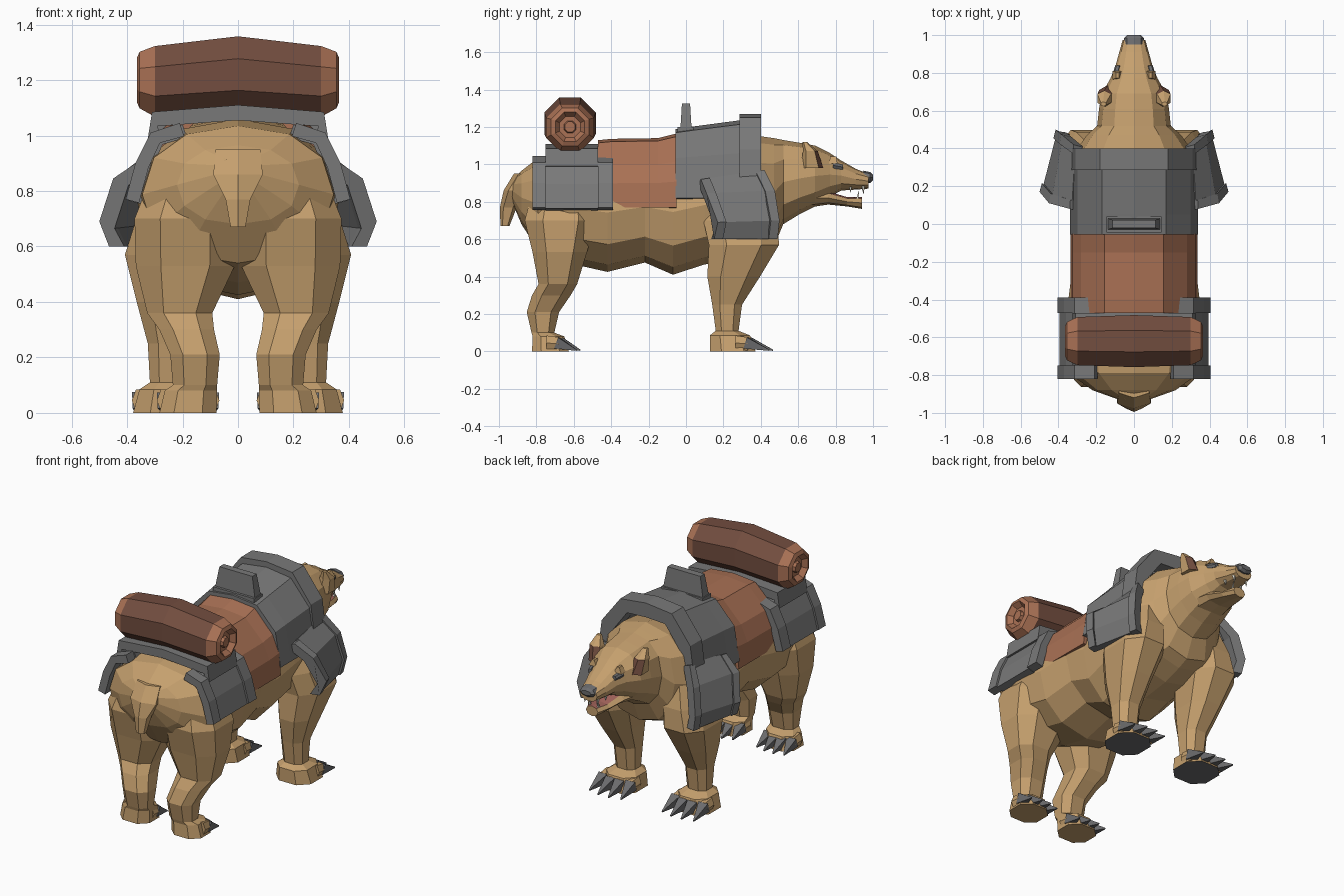
import bpy, bmesh, math
from mathutils import Vector


def material(name, rgb):
    m = bpy.data.materials.new(name)
    m.diffuse_color = (*rgb, 1)
    return m


FUR = material("tan_fur", (0.56, 0.35, 0.155))
METAL = material("grey_metal", (0.19, 0.19, 0.19))
LEATHER = material("leather", (0.40, 0.165, 0.09))
ROLL = material("dark_brown_cloth", (0.17, 0.075, 0.05))
CLAW = material("dark_grey_claw", (0.15, 0.15, 0.155))
TEETH = material("ivory_teeth", (0.75, 0.72, 0.62))
MOUTH = material("mouth_pink", (0.35, 0.12, 0.10))


def loft(name, lofts, mat, mirror=False, second=None, rule=None):
    """Skin lists of closed rings, with capped ends; rule picks second-material faces."""
    bm = bmesh.new()
    for side in ((1, -1) if mirror else (1,)):
        for rings in lofts:
            vs = [[bm.verts.new((p[0] * side, p[1], p[2])) for p in r] for r in rings]
            n = len(vs[0])
            for a, b in zip(vs, vs[1:]):
                for i in range(n):
                    bm.faces.new((a[i], a[(i + 1) % n], b[(i + 1) % n], b[i]))
            bm.faces.new(vs[0])
            bm.faces.new(vs[-1])
    bmesh.ops.recalc_face_normals(bm, faces=bm.faces)
    if rule:
        for f in bm.faces:
            f.material_index = int(rule(f))
    me = bpy.data.meshes.new(name)
    bm.to_mesh(me)
    bm.free()
    me.materials.append(mat)
    if second:
        me.materials.append(second)
    ob = bpy.data.objects.new(name, me)
    bpy.context.collection.objects.link(ob)
    return ob


def power(v, p):
    return math.copysign(abs(v) ** p, v)


def y_ring(y, top, bot, w, n=12, p=0.9, cx=0.0):
    """Upright cross-section at y."""
    return [(cx + w * power(math.cos(a), p), y, (top + bot) / 2 + (top - bot) / 2 * power(math.sin(a), p))
            for a in (2 * math.pi * i / n for i in range(n))]


def z_ring(z, cx, cy, hx, hy, n=8):
    """Level cross-section at z."""
    return [(cx + hx * power(math.cos(a), 0.8), cy + hy * power(math.sin(a), 0.8), z)
            for a in (2 * math.pi * (i + 0.5) / n for i in range(n))]


def spike(base, tip, r, n=4):
    """Rings of a cone from base to tip."""
    base, tip = Vector(base), Vector(tip)
    q = (tip - base).to_track_quat('Z', 'Y')
    return [[c + q @ Vector((k * math.cos(a), k * math.sin(a), 0))
             for a in (2 * math.pi * (i + 0.5) / n for i in range(n))]
            for c, k in ((base, r), (tip, r * 0.1))]


def thick(line, th):
    """Closed outline from an outer 2D line offset to its right-hand side."""
    inner = []
    for i, p in enumerate(line):
        a, b = line[max(i - 1, 0)], line[min(i + 1, len(line) - 1)]
        d = Vector((b[0] - a[0], b[1] - a[1])).normalized()
        inner.append((p[0] + d.y * th, p[1] - d.x * th))
    return list(line) + inner[::-1]


def arch(name, half, stations, th, mat):
    """Saddle shell: half profile mirrored; stations give y, base height, vertical stretch."""
    full = [(-x, z) for x, z in half[:0:-1]] + list(half)
    outline = thick(full, th)
    return loft(name, [[[(x, y, b + (z - b) * k) for x, z in outline]
                        for y, b, k in stations]], mat)


def box(x0, x1, y0, y1, z0, z1, taper=0.0):
    return [[(x0 + t, y0 + t / 3, z), (x1 - t, y0 + t / 3, z), (x1 - t, y1 - t / 3, z), (x0 + t, y1 - t / 3, z)]
            for z, t in ((z0, 0), (z1, taper))]


# Body, neck and upper head
loft("body", [[y_ring(*r) for r in (
    (-0.93, 0.92, 0.80, 0.08), (-0.88, 0.965, 0.68, 0.22), (-0.79, 1.035, 0.54, 0.345),
    (-0.62, 1.06, 0.47, 0.365), (-0.42, 1.06, 0.425, 0.35), (-0.22, 1.07, 0.475, 0.325),
    (-0.07, 1.08, 0.41, 0.32), (0.10, 1.10, 0.465, 0.33), (0.28, 1.13, 0.49, 0.33),
    (0.40, 1.15, 0.53, 0.30), (0.47, 1.14, 0.56, 0.25), (0.52, 1.13, 0.68, 0.195), (0.61, 1.115, 0.735, 0.185),
    (0.69, 1.10, 0.775, 0.17), (0.77, 1.06, 0.83, 0.125), (0.83, 1.02, 0.86, 0.10),
    (0.91, 0.975, 0.865, 0.078), (0.975, 0.95, 0.87, 0.06))]], FUR)

# Lower jaw, with the mouth surface on top
loft("jaw", [[y_ring(*r, 8) for r in (
    (0.66, 0.87, 0.77, 0.12), (0.76, 0.855, 0.785, 0.10),
    (0.86, 0.825, 0.775, 0.07), (0.94, 0.825, 0.762, 0.042))]],
    FUR, second=MOUTH, rule=lambda f: f.normal.z > 0.8 and f.calc_center_median().y > 0.78)
loft("nose", [[y_ring(0.95, 0.966, 0.90, 0.052, 8), y_ring(0.985, 0.958, 0.90, 0.052, 8),
               y_ring(1.0, 0.945, 0.915, 0.035, 8)]], CLAW)
loft("teeth", [spike((0.045, 0.945, 0.885), (0.043, 0.95, 0.842), 0.011),
               spike((0.03, 0.915, 0.81), (0.03, 0.925, 0.86), 0.010),
               spike((0.055, 0.88, 0.88), (0.053, 0.88, 0.85), 0.010)], TEETH, mirror=True)
# Eyes under brow ridges
loft("eyes", [[y_ring(0.785, 1.015, 0.975, 0.018, 6, cx=0.098),
               y_ring(0.84, 1.0, 0.97, 0.014, 6, cx=0.085)]], CLAW, mirror=True)
loft("brows", [box(0.06, 0.115, 0.765, 0.81, 1.005, 1.042, 0.02)], FUR, mirror=True)

# Ears
loft("ears", [[z_ring(0.98, 0.14, 0.675, 0.05, 0.06, 6), z_ring(1.07, 0.158, 0.665, 0.04, 0.04, 6),
               z_ring(1.12, 0.162, 0.635, 0.015, 0.012, 6)]],
     FUR, mirror=True, second=ROLL, rule=lambda f: f.normal.y > 0.7)

# Tail
loft("tail", [[z_ring(*r, 6) for r in (
    (0.95, 0, -0.86, 0.09, 0.06), (0.86, 0, -0.915, 0.10, 0.06), (0.77, 0, -0.95, 0.05, 0.045),
    (0.67, 0, -0.968, 0.03, 0.024))]], FUR)

# Legs; the front feet have dark soles
sole = lambda f: f.normal.z < -0.9 and f.calc_center_median().z < 0.01
loft("hind_legs", [[z_ring(*r) for r in (
    (0.86, 0.16, -0.66, 0.16, 0.17), (0.70, 0.19, -0.67, 0.195, 0.205), (0.53, 0.19, -0.675, 0.19, 0.155),
    (0.36, 0.21, -0.685, 0.125, 0.11), (0.30, 0.185, -0.72, 0.105, 0.11), (0.21, 0.155, -0.765, 0.095, 0.092),
    (0.10, 0.155, -0.765, 0.085, 0.065), (0.08, 0.17, -0.735, 0.10, 0.09),
    (0.0, 0.18, -0.725, 0.11, 0.105))]], FUR, mirror=True)
loft("front_legs", [[z_ring(*r) for r in (
    (0.88, 0.20, 0.28, 0.11, 0.16), (0.70, 0.245, 0.29, 0.13, 0.21), (0.57, 0.265, 0.31, 0.152, 0.20),
    (0.40, 0.26, 0.255, 0.112, 0.15), (0.25, 0.25, 0.22, 0.08, 0.085), (0.11, 0.25, 0.22, 0.072, 0.065),
    (0.085, 0.252, 0.235, 0.11, 0.115), (0.0, 0.256, 0.25, 0.13, 0.13))]],
    FUR, mirror=True, second=CLAW, rule=sole)

# Toes and claws
toes, claws = [], []
for cx, cy, w, length in ((0.18, -0.655, 0.16, 0.10), (0.255, 0.355, 0.19, 0.12)):
    for i in range(4):
        t = i / 3 - 0.5
        x, y = cx + w * t, cy - abs(t) * 0.06
        toes.append([y_ring(y - 0.06, 0.09, 0.0, 0.033, 6, cx=x), y_ring(y + 0.005, 0.08, 0.0, 0.03, 6, cx=x)])
        claws.append(spike((x, y - 0.005, 0.045), (x + t * 0.03, y + length, 0.006), 0.044))
loft("toes", toes, FUR, mirror=True)
loft("claws", claws, CLAW, mirror=True)

# Leather blanket around the back
arch("leather_blanket", ((0, 1.14), (0.155, 1.125), (0.28, 1.0), (0.325, 0.90), (0.335, 0.77)),
     ((-0.47, 0.77, 0.97), (-0.40, 0.77, 0.99), (-0.15, 0.77, 1.0), (-0.05, 0.785, 1.07)), 0.05, LEATHER)

# Front saddle shell, raised collar and handle
arch("front_saddle", ((0, 1.20), (0.17, 1.18), (0.30, 1.04), (0.338, 0.82)),
     ((-0.055, 0.82, 0.97), (0.05, 0.82, 1.01), (0.30, 0.83, 1.10)), 0.06, METAL)
arch("saddle_collar", ((0, 1.27), (0.18, 1.25), (0.31, 1.08), (0.342, 0.84)),
     ((0.285, 0.84, 1.0), (0.40, 0.86, 1.0)), 0.09, METAL)
loft("saddle_handle", [box(-0.145, 0.145, -0.045, 0.04, 1.14, 1.20),
                       box(-0.14, 0.14, -0.03, 0.03, 1.19, 1.325, 0.025)], METAL)

# Shoulder guards, flaring outward toward the rear, with raised borders
REAR = [Vector(p) for p in ((0.34, 0.08, 0.92), (0.45, 0.11, 0.845), (0.50, 0.17, 0.69), (0.465, 0.15, 0.60))]
FRONT = [Vector(p) for p in ((0.32, 0.42, 0.97), (0.385, 0.475, 0.86), (0.415, 0.50, 0.70), (0.395, 0.49, 0.60))]


def guard_part(t0, t1, sink):
    rings = []
    for t in (t0, t1):
        line = [a.lerp(b, t) for a, b in zip(REAR, FRONT)]
        outer = [p - Vector((sink, sink * 0.3, 0)) for p in line]
        inner = [p - Vector((0.055, 0.015, 0.025)) for p in line[:-1]] + [line[-1] - Vector((0.055, 0.015, 0))]
        rings.append(outer + inner[::-1])
    return rings


loft("shoulder_guards", [guard_part(0.14, 0.86, 0.010), guard_part(0, 0.14, 0), guard_part(0.86, 1, 0)],
     METAL, mirror=True)

# Hip plates with raised front and rear borders
hip = ((0.21, 1.045), (0.315, 1.01), (0.37, 0.90), (0.405, 0.77))


def hip_part(y0, y1, inset):
    return [[(x - inset, y, z - inset / 2) for x, z in thick(hip, 0.05)] for y in (y0, y1)]


loft("hip_plates", [hip_part(-0.75, -0.47, 0.010), hip_part(-0.82, -0.75, 0), hip_part(-0.47, -0.39, 0)],
     METAL, mirror=True)
arch("rear_rack", ((0, 1.11), (0.31, 1.085), (0.325, 0.99)),
     ((-0.75, 0.99, 1.0), (-0.47, 0.99, 1.0)), 0.055, METAL)


# Bent bedroll with recessed leather ends
def roll_ring(x, cz, r):
    return [(x, -0.62 + r * math.cos(a), cz + r * math.sin(a))
            for a in (2 * math.pi * (i + 0.5) / 8 for i in range(8))]


loft("bedroll", [[roll_ring(*r) for r in (
    (-0.335, 1.2, 0.06), (-0.365, 1.2, 0.085), (-0.355, 1.2, 0.11), (-0.30, 1.195, 0.138), (0, 1.22, 0.149),
    (0.30, 1.195, 0.138), (0.355, 1.2, 0.11), (0.365, 1.2, 0.085), (0.335, 1.2, 0.06))]],
    ROLL, second=LEATHER, rule=lambda f: abs(f.calc_center_median().x) > 0.31)
loft("bedroll_cores", [[roll_ring(0.32, 1.2, 0.04), roll_ring(0.352, 1.2, 0.03)]], LEATHER, mirror=True)
